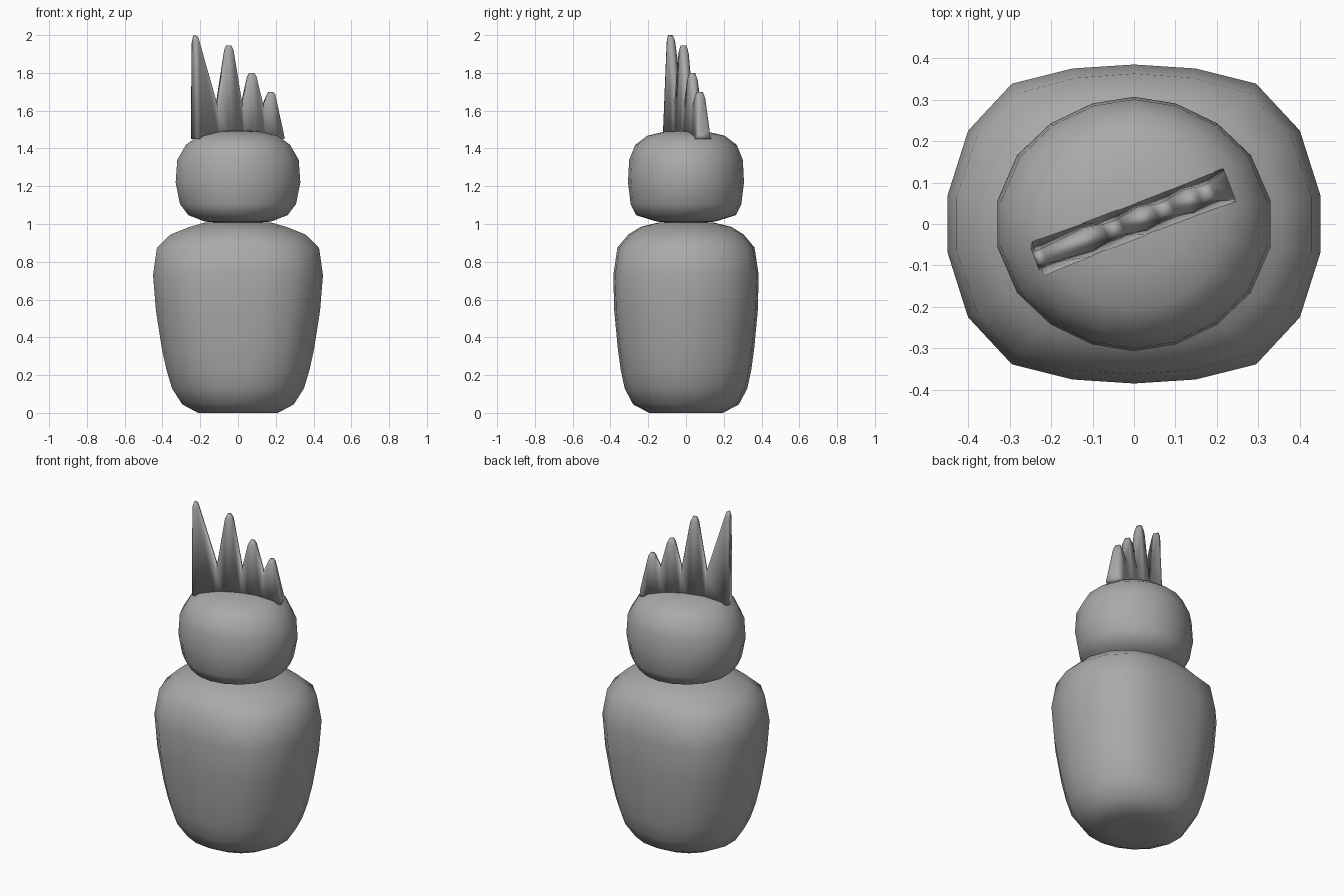
import bpy, bmesh
from math import radians, hypot
from mathutils import Matrix

cube = bpy.data.objects.get("Cube")
if cube:
    bpy.data.objects.remove(cube, do_unlink=True)

grey = bpy.data.materials.new("mid grey")
grey.use_nodes = True
grey.diffuse_color = (0.4, 0.4, 0.4, 1)
grey.node_tree.nodes["Principled BSDF"].inputs["Base Color"].default_value = (0.4, 0.4, 0.4, 1)


def finish(name, bm):
    """Turn the mesh into a smooth grey object."""
    bmesh.ops.recalc_face_normals(bm, faces=bm.faces)
    mesh = bpy.data.meshes.new(name)
    bm.to_mesh(mesh)
    bm.free()
    mesh.materials.append(grey)
    bpy.context.collection.objects.link(bpy.data.objects.new(name, mesh))
    for poly in mesh.polygons:
        poly.use_smooth = True


def loft(bm, rings):
    """Skin closed loops of equal length and cap both ends."""
    loops = [[bm.verts.new(p) for p in ring] for ring in rings]
    count = len(loops[0])
    for low, high in zip(loops, loops[1:]):
        for i in range(count):
            j = (i + 1) % count
            bm.faces.new((low[i], low[j], high[j], high[i]))
    bm.faces.new(loops[0])
    bm.faces.new(loops[-1])


def rounded_block(name, quarter, profile):
    """Mirror a quarter outline into a full section and loft it, rounder towards the ends."""
    right = [(x, -y) for x, y in reversed(quarter)] + quarter
    section = right + [(-x, y) for x, y in reversed(right[1:-1])]
    widest = max(rx for rx, ry, z in profile)
    rings = []
    for rx, ry, z in profile:
        blend = min(1, 3 * (1 - rx / widest))
        ring = []
        for x, y in section:
            s = 1 + blend * (1 / hypot(x, y) - 1)
            ring.append((x * s * rx, y * s * ry, z))
        rings.append(ring)
    bm = bmesh.new()
    loft(bm, rings)
    finish(name, bm)


# Body: squarish oval section, widest above the middle
rounded_block("body",
              [(1, .18), (.89, .585), (.655, .88), (.33, .975), (0, 1)],
              [(.10, .09, 0), (.215, .195, 0), (.30, .28, .045), (.353, .325, .13),
               (.382, .346, .23), (.405, .361, .34), (.435, .38, .54), (.45, .385, .73),
               (.43, .363, .875), (.36, .305, .945), (.26, .24, .985), (.18, .15, 1.007),
               (.08, .07, 1.01)])

# Head: rounder section, flattened at top and bottom
rounded_block("head",
              [(1, .18), (.855, .54), (.61, .79), (.305, .947), (0, 1)],
              [(.08, .07, 1.005), (.18, .155, 1.013), (.265, .265, 1.047),
               (.308, .293, 1.105), (.33, .307, 1.22), (.322, .301, 1.34),
               (.277, .268, 1.42), (.215, .205, 1.467), (.12, .11, 1.49), (.04, .035, 1.496)])

# Crest: tapered plate with four spikes; stations are (along, top height, half thickness at top)
stations = [(-.254, 1.975, .018), (-.246, 2.0, .019), (-.228, 1.99, .02), (-.118, 1.62, .03),
            (-.072, 1.92, .021), (-.06, 1.945, .02), (-.041, 1.945, .02), (-.028, 1.92, .021),
            (.022, 1.62, .03), (.058, 1.78, .022), (.07, 1.80, .02), (.09, 1.80, .02),
            (.102, 1.78, .022), (.142, 1.62, .03), (.17, 1.685, .024), (.18, 1.70, .022),
            (.198, 1.70, .022), (.208, 1.685, .024), (.25, 1.49, .036)]
base = 1.45
rings = []
for u, top, half in stations:
    foot = .03 if u == stations[0][0] else .043
    shoulder = top - .02
    rings.append([(u, -foot, base), (u, foot, base), (u, half, shoulder),
                  (u, half * .6, top), (u, -half * .6, top), (u, -half, shoulder)])
bm = bmesh.new()
loft(bm, rings)
turn = Matrix.Translation((-.002, .005, 0)) @ Matrix.Rotation(radians(21), 4, 'Z')
bmesh.ops.transform(bm, verts=bm.verts, matrix=turn)
finish("crest", bm)
